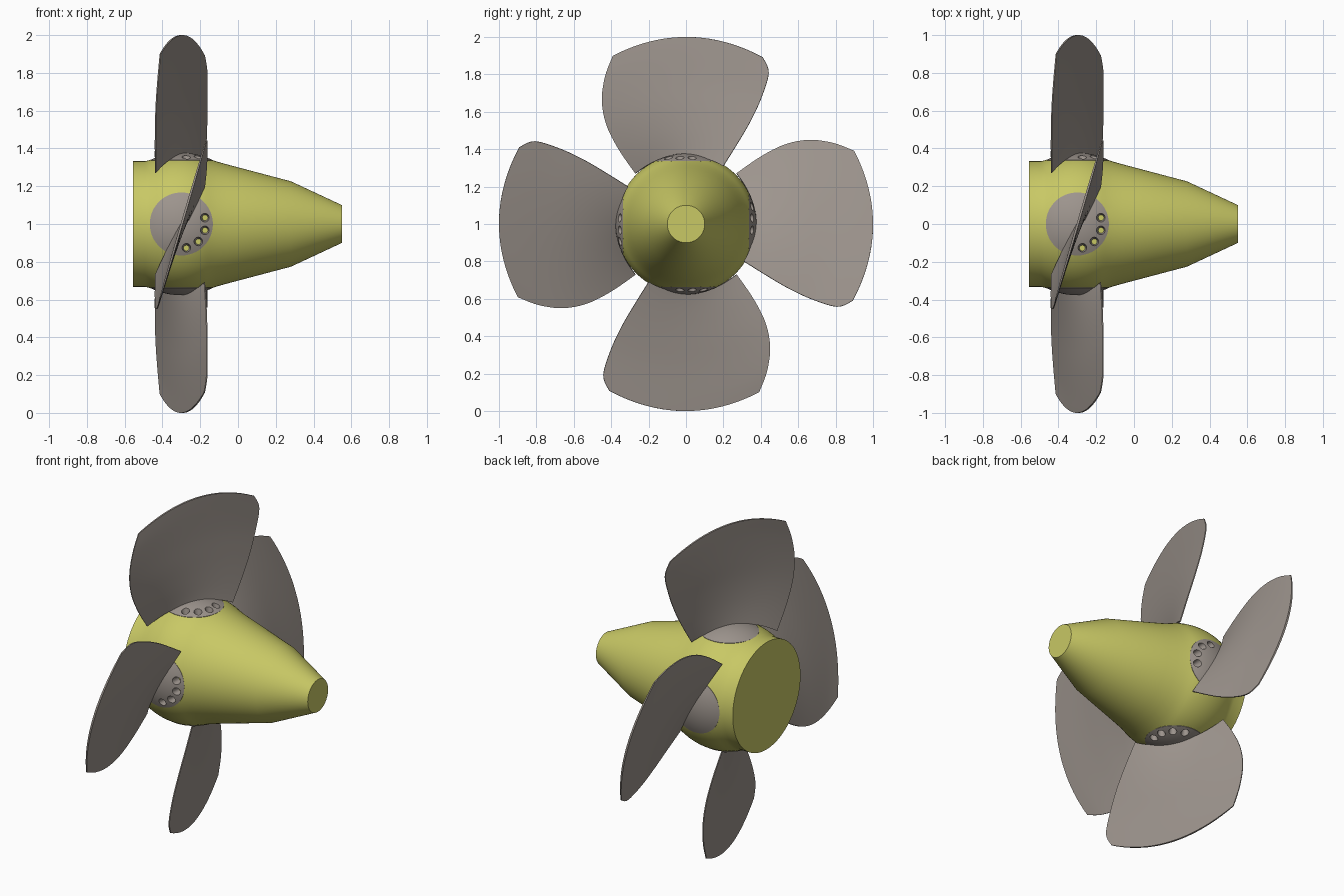
import bpy, bmesh, math
from mathutils import Vector, Matrix

cube = bpy.data.objects.get("Cube")
if cube:
    bpy.data.objects.remove(cube, do_unlink=True)

AXIS_Z = 1.0      # height of the shaft axis
BLADE_X = -0.3    # blade ring position along the shaft


def material(name, rgb):
    m = bpy.data.materials.new(name)
    m.use_nodes = True
    m.diffuse_color = (*rgb, 1)
    m.node_tree.nodes["Principled BSDF"].inputs["Base Color"].default_value = (*rgb, 1)
    return m


yellow = material("olive_yellow", (0.58, 0.58, 0.13))
grey = material("warm_grey", (0.34, 0.30, 0.27))


def make_object(name, bm, mat=None):
    bmesh.ops.remove_doubles(bm, verts=bm.verts, dist=1e-5)
    bmesh.ops.recalc_face_normals(bm, faces=bm.faces)
    me = bpy.data.meshes.new(name)
    bm.to_mesh(me)
    bm.free()
    if mat:
        me.materials.append(mat)
    ob = bpy.data.objects.new(name, me)
    ob.location.z = AXIS_Z
    bpy.context.collection.objects.link(ob)
    return ob


def activate(ob):
    bpy.ops.object.select_all(action='DESELECT')
    ob.select_set(True)
    bpy.context.view_layer.objects.active = ob


def smooth(ob, degrees=30):
    activate(ob)
    bpy.ops.object.shade_smooth_by_angle(angle=math.radians(degrees))


def lathe(points, axis, steps, center=(0, 0, 0)):
    """Revolve an open profile that starts and ends on the axis."""
    bm = bmesh.new()
    vs = [bm.verts.new(p) for p in points]
    es = [bm.edges.new(pair) for pair in zip(vs, vs[1:])]
    bmesh.ops.spin(bm, geom=vs + es, cent=center, axis=axis,
                   angle=math.tau, steps=steps, use_merge=True)
    return bm


def cut(ob, cutter):
    cutter.hide_render = True
    mod = ob.modifiers.new("cut", 'BOOLEAN')
    mod.operation = 'DIFFERENCE'
    mod.solver = 'EXACT'
    mod.object = cutter
    activate(ob)
    bpy.ops.object.modifier_apply(modifier=mod.name)
    bpy.data.objects.remove(cutter, do_unlink=True)


def add_cone(bm, x, y, z0, z1, r0, r1, segments):
    bmesh.ops.create_cone(bm, cap_ends=True, segments=segments, radius1=r0, radius2=r1,
                          depth=z1 - z0,
                          matrix=Matrix.Translation((x, y, (z0 + z1) / 2)))


# Hub: cylinder, spherical bulge, then a two-stage tapering nose
SPHERE_R, DISC_R, FLOOR = 0.375, 0.167, 0.31
bulge = [(BLADE_X + d, math.sqrt(SPHERE_R ** 2 - d ** 2))
         for d in [-0.13 + 0.28 * i / 14 for i in range(15)]]
profile = ([(-0.555, 0), (-0.555, 0.333), (-0.49, 0.333), (-0.465, 0.339)] + bulge
           + [(-0.11, 0.330), (-0.06, 0.316), (0, 0.300), (0.28, 0.226), (0.55, 0.1), (0.55, 0)])
hub = make_object("hub", lathe([(x, 0, r) for x, r in profile], (1, 0, 0), 96), yellow)

# Pockets in the hub that hold the root discs
for k in range(4):
    bm = bmesh.new()
    add_cone(bm, BLADE_X, 0, FLOOR, 0.5, DISC_R, DISC_R, 64)
    bm.transform(Matrix.Rotation(k * math.pi / 2, 4, 'X'))
    cut(hub, make_object("pocket_cutter", bm))
smooth(hub)

# Root disc: domed plug with four tapered bolt holes along its nose side
dome_r = SPHERE_R + 0.002
dome = [(BLADE_X + DISC_R * i / 8, 0, math.sqrt(dome_r ** 2 - (DISC_R * i / 8) ** 2))
        for i in range(9)]
outline = dome + [(BLADE_X + DISC_R, 0, FLOOR + 0.001), (BLADE_X, 0, FLOOR + 0.001)]
disc = make_object("root_disc_1", lathe(outline, (0, 0, 1), 64, (BLADE_X, 0, 0)), grey)
bm = bmesh.new()
for deg in (15, -15, -46, -78):
    a = math.radians(deg)
    add_cone(bm, BLADE_X + 0.13 * math.cos(a), 0.13 * math.sin(a),
             FLOOR - 0.01, 0.37, 0.013, 0.026, 20)
cut(disc, make_object("hole_cutter", bm))
smooth(disc)


# Blade: twisted surface between a trailing and a leading edge curve
def spline(pts, t):
    f = t * (len(pts) - 1)
    i = min(int(f), len(pts) - 2)
    f -= i
    p = [Vector(pts[max(0, min(len(pts) - 1, i + k))]) for k in (-1, 0, 1, 2)]
    return 0.5 * (2 * p[1] + (p[2] - p[0]) * f
                  + (2 * p[0] - 5 * p[1] + 4 * p[2] - p[3]) * f ** 2
                  + (3 * p[1] - p[0] - 3 * p[2] + p[3]) * f ** 3)


trailing = [(-0.437, -0.27, 0.27), (-0.438, -0.36, 0.40), (-0.437, -0.425, 0.53),
            (-0.432, -0.449, 0.66), (-0.422, -0.432, 0.79), (-0.412, -0.39, 0.90)]
leading = [(-0.177, 0.20, 0.31), (-0.169, 0.275, 0.43), (-0.165, 0.345, 0.55),
           (-0.165, 0.405, 0.68), (-0.165, 0.442, 0.81), (-0.178, 0.41, 0.892)]
ROWS, COLS = 24, 20


def blade_point(i, j, side):
    v, s = i / ROWS, 2 * j / COLS - 1
    a, b = spline(trailing, v), spline(leading, v)
    p = a.lerp(b, (s + 1) / 2)
    lens = 1 - s * s
    p.z += lens * (0.08 + 0.024 * v)
    normal = Vector((b.y - a.y, a.x - b.x, 0)).normalized()
    return p + normal * side * (0.003 + 0.012 * lens * (1 - 0.75 * v))


bm = bmesh.new()
grids = [[[bm.verts.new(blade_point(i, j, side)) for j in range(COLS + 1)]
          for i in range(ROWS + 1)] for side in (-1, 1)]
for g in grids:
    for i in range(ROWS):
        for j in range(COLS):
            bm.faces.new((g[i][j], g[i][j + 1], g[i + 1][j + 1], g[i + 1][j]))
# Close the thin rim between both blade faces
rim = ([(0, j) for j in range(COLS)] + [(i, COLS) for i in range(ROWS)]
       + [(ROWS, j) for j in range(COLS, 0, -1)] + [(i, 0) for i in range(ROWS, 0, -1)])
for (i, j), (m, n) in zip(rim, rim[1:] + rim[:1]):
    bm.faces.new((grids[0][i][j], grids[0][m][n], grids[1][m][n], grids[1][i][j]))
blade = make_object("blade_1", bm, grey)
smooth(blade, 40)

# Repeat disc and blade around the shaft
for part in (disc, blade):
    for k in (1, 2, 3):
        copy = part.copy()
        copy.name = part.name[:-1] + str(k + 1)
        copy.rotation_euler.x = k * math.pi / 2
        bpy.context.collection.objects.link(copy)
